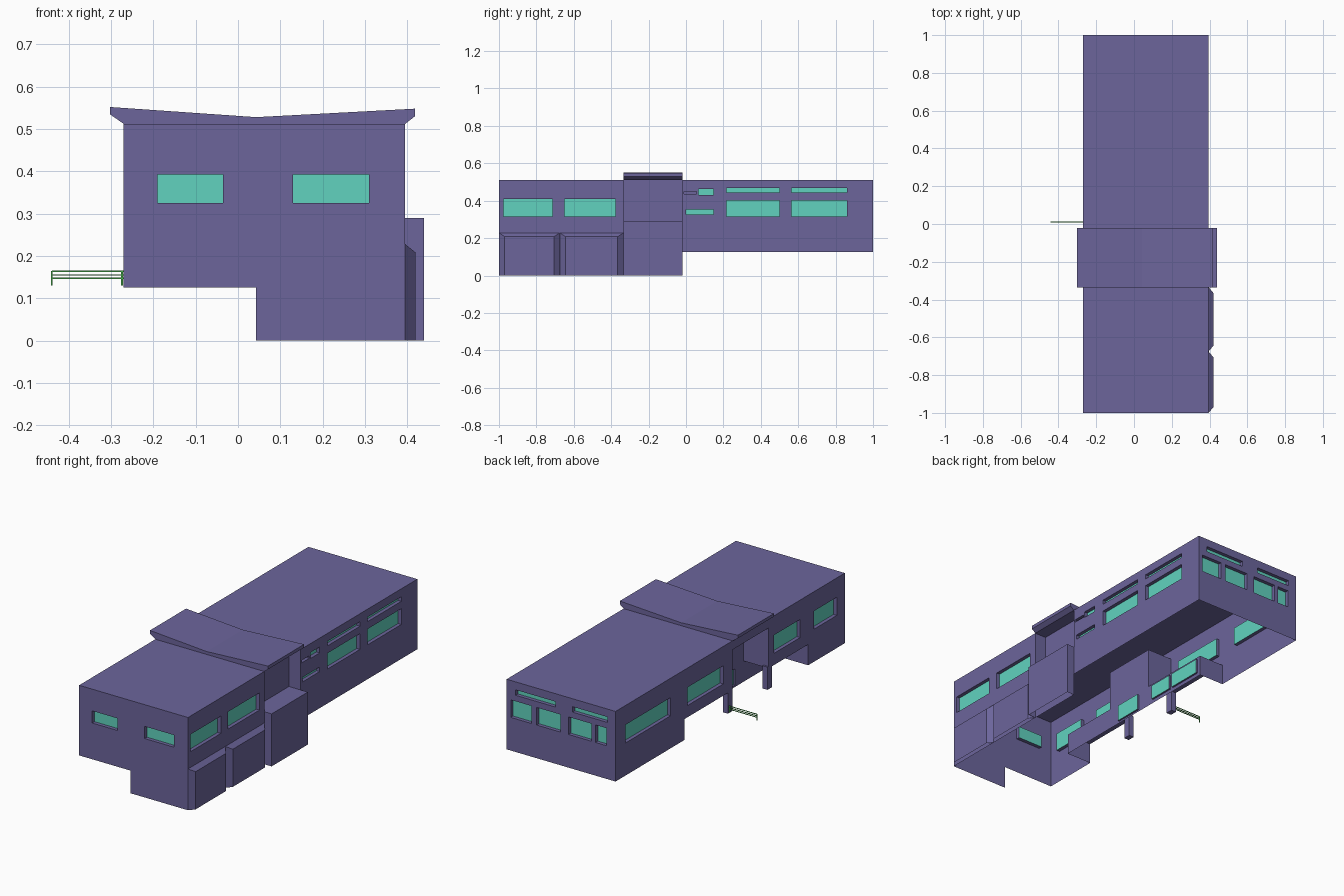
import bpy, bmesh
from mathutils import Vector

old = bpy.data.objects.get("Cube")
if old:
    bpy.data.objects.remove(old, do_unlink=True)


def material(name, rgb):
    m = bpy.data.materials.new(name)
    m.use_nodes = True
    m.diffuse_color = (*rgb, 1)
    m.node_tree.nodes["Principled BSDF"].inputs["Base Color"].default_value = (*rgb, 1)
    return m


PURPLE = material("purple wall", (0.15, 0.13, 0.33))
TEAL = material("teal glass", (0.12, 0.65, 0.52))
GREEN = material("green rail", (0.06, 0.42, 0.07))


def finish(bm, name, mats):
    mesh = bpy.data.meshes.new(name)
    bm.to_mesh(mesh)
    bm.free()
    for m in mats:
        mesh.materials.append(m)
    ob = bpy.data.objects.new(name, mesh)
    bpy.context.collection.objects.link(ob)
    return ob


def wall(name, axis, at, u, v, sign=1, gaps=(), windows=(), slots=(), depth=0.02):
    """Flat panel across one axis, with open gaps and recessed windows."""
    n = "xyz".index(axis)
    a, b = [i for i in range(3) if i != n]
    bm = bmesh.new()

    def quad(corners, mat=0):
        vs = []
        for cu, cv, d in corners:
            p = Vector()
            p[a], p[b], p[n] = cu, cv, at - sign * d
            vs.append(bm.verts.new(p))
        bm.faces.new(vs).material_index = mat

    holes = list(gaps) + list(windows) + list(slots)
    us = sorted(set(list(u) + [c for h in holes for c in h[:2]]))
    vs = sorted(set(list(v) + [c for h in holes for c in h[2:]]))
    for u0, u1 in zip(us, us[1:]):
        for v0, v1 in zip(vs, vs[1:]):
            mu, mv = (u0 + u1) / 2, (v0 + v1) / 2
            if not any(h[0] < mu < h[1] and h[2] < mv < h[3] for h in holes):
                quad([(u0, v0, 0), (u1, v0, 0), (u1, v1, 0), (u0, v1, 0)])
    for group, mat in ((windows, 1), (slots, 0)):
        for u0, u1, v0, v1 in group:
            ring = [(u0, v0), (u1, v0), (u1, v1), (u0, v1)]
            quad([(*c, depth) for c in ring], mat)
            for c, d in zip(ring, ring[1:] + ring[:1]):
                quad([(*c, 0), (*d, 0), (*d, depth), (*c, depth)])
    bmesh.ops.remove_doubles(bm, verts=bm.verts, dist=1e-5)
    bmesh.ops.recalc_face_normals(bm, faces=bm.faces)
    if sum(f.normal[n] * f.calc_area() for f in bm.faces) * sign < 0:
        bmesh.ops.reverse_faces(bm, faces=bm.faces)
    bmesh.ops.dissolve_limit(bm, angle_limit=0.01, verts=bm.verts, edges=bm.edges,
                             delimit={'MATERIAL'})
    return finish(bm, name, [PURPLE, TEAL])


def box(name, lo, hi, mat):
    bm = bmesh.new()
    bmesh.ops.create_cube(bm, size=1)
    for vert in bm.verts:
        vert.co = Vector([lo[i] if vert.co[i] < 0 else hi[i] for i in range(3)])
    return finish(bm, name, [mat])


# Main levels of the hollow shell
R, L = -0.27, 0.395          # side walls
FLOOR, TOP = 0.125, 0.512
Y0, Y1 = -0.335, -0.02       # central entrance section
IN = -0.117                  # recessed entrance wall
SOF, BEAM = 0.24, 0.463
P0, P1 = -0.68, 0.4          # porch ends
LEDGE, LIN = 0.29, 0.325

# Outer walls and roof
wall("roof", "z", TOP, (R, L), (-1, 1))
wall("front_wall", "y", -1, (R, L), (0, TOP), -1,
     gaps=[(R, 0.043, 0, FLOOR)],
     windows=[(-0.19, -0.035, 0.325, 0.392), (0.13, 0.31, 0.325, 0.392)])
wall("back_wall", "y", 1, (R, L), (FLOOR, TOP),
     windows=[(0.242, 0.37, 0.308, 0.405), (0.065, 0.212, 0.308, 0.405),
              (-0.124, 0.017, 0.308, 0.405), (-0.215, -0.148, 0.308, 0.405),
              (0.096, 0.34, 0.438, 0.468), (-0.22, -0.008, 0.438, 0.468)])
wall("left_wall", "x", L, (-1, 1), (0, TOP),
     gaps=[(Y1, 1, 0, FLOOR), (Y0, Y1, LEDGE, TOP)],
     windows=[(-0.977, -0.714, 0.315, 0.41), (-0.65, -0.377, 0.315, 0.41),
              (0.217, 0.5, 0.315, 0.402), (0.565, 0.86, 0.315, 0.402),
              (0.217, 0.5, 0.443, 0.468), (0.565, 0.86, 0.443, 0.468),
              (0.067, 0.148, 0.43, 0.463), (0.0, 0.148, 0.327, 0.352)],
     slots=[(-0.01, 0.057, 0.435, 0.449)])
wall("right_wall", "x", R, (-1, 1), (FLOOR, TOP), -1,
     gaps=[(P0, P1, FLOOR, SOF), (Y0, Y1, SOF, BEAM)],
     windows=[(0.52, 0.913, 0.305, 0.405), (0.06, 0.374, 0.305, 0.405),
              (-0.61, -0.383, 0.305, 0.405), (-0.93, -0.73, 0.305, 0.405)])

# Recessed porch on the right side
wall("porch_wall", "x", IN, (P0, P1), (FLOOR, BEAM), -1,
     gaps=[(P0, Y0, SOF, BEAM), (Y1, P1, SOF, BEAM)],
     windows=[(-0.26, -0.1, 0.135, 0.225), (0.016, 0.16, 0.145, 0.225),
              (0.18, 0.38, 0.145, 0.225)], depth=0.01)
wall("porch_soffit", "z", SOF, (R, IN), (P0, P1), -1, gaps=[(R, IN, Y0, Y1)])
wall("porch_back_end", "y", P1, (R, IN), (FLOOR, SOF), -1)
wall("porch_front_end", "y", P0, (R, IN), (FLOOR, SOF), 1)
wall("portico_front_cheek", "y", Y0, (R, IN), (SOF, BEAM), 1)
wall("portico_back_cheek", "y", Y1, (R, IN), (SOF, BEAM), -1)
wall("portico_ceiling", "z", BEAM, (R, IN), (Y0, Y1), -1)
for name, y in (("front_post", -0.345), ("back_post", 0.0)):
    box(name, (R, y - 0.02, FLOOR), (R + 0.03, y + 0.02, SOF + 0.01), PURPLE)

# Recess and projecting block on the left side
wall("left_recess_wall", "x", LIN, (Y0, Y1), (LEDGE, TOP))
wall("left_recess_front_cheek", "y", Y0, (LIN, L), (LEDGE, TOP), 1)
wall("left_recess_back_cheek", "y", Y1, (LIN, L), (LEDGE, TOP), -1)
wall("block_top", "z", LEDGE, (LIN, 0.44), (Y0, Y1))
wall("block_face", "x", 0.44, (Y0, Y1), (0, LEDGE))
wall("block_front", "y", Y0, (L, 0.44), (0, LEDGE), -1)
wall("block_back", "y", Y1, (L, 0.44), (0, LEDGE), 1)


# Chamfered bays along the lower left wall
def bay(name, y0, y1):
    bm = bmesh.new()
    plan = [(L, y0), (0.42, y0 + 0.03), (0.42, y1 - 0.03), (L, y1)]
    low = [bm.verts.new((x, y, 0)) for x, y in plan]
    high = [bm.verts.new((x, y, 0.208 if x > L else 0.228)) for x, y in plan]
    for i in range(3):
        bm.faces.new((low[i], low[i + 1], high[i + 1], high[i]))
    bm.faces.new(high)
    finish(bm, name, [PURPLE])


bay("front_bay", -1, -0.675)
bay("middle_bay", -0.675, Y0)

# Butterfly roof cap
bm = bmesh.new()
profile = [(R, TOP), (L, TOP), (0.418, 0.53), (0.418, 0.548),
           (0.043, 0.528), (-0.303, 0.552), (-0.303, 0.535)]
ends = [[bm.verts.new((x, y, z)) for x, z in profile] for y in (Y0, Y1)]
bm.faces.new(ends[0])
bm.faces.new(ends[1][::-1])
for i in range(len(profile)):
    j = (i + 1) % len(profile)
    bm.faces.new((ends[0][i], ends[1][i], ends[1][j], ends[0][j]))
bmesh.ops.recalc_face_normals(bm, faces=bm.faces)
finish(bm, "roof_cap", [PURPLE])

# Handrail
for i, z in enumerate((0.147, 0.155, 0.164)):
    box(f"rail_bar_{i + 1}", (-0.44, 0.008, z - 0.0015), (R, 0.012, z + 0.0015), GREEN)
for name, x in (("rail_outer_post", -0.44), ("rail_inner_post", R - 0.004)):
    box(name, (x - 0.002, 0.008, 0.13), (x + 0.002, 0.012, 0.165), GREEN)
